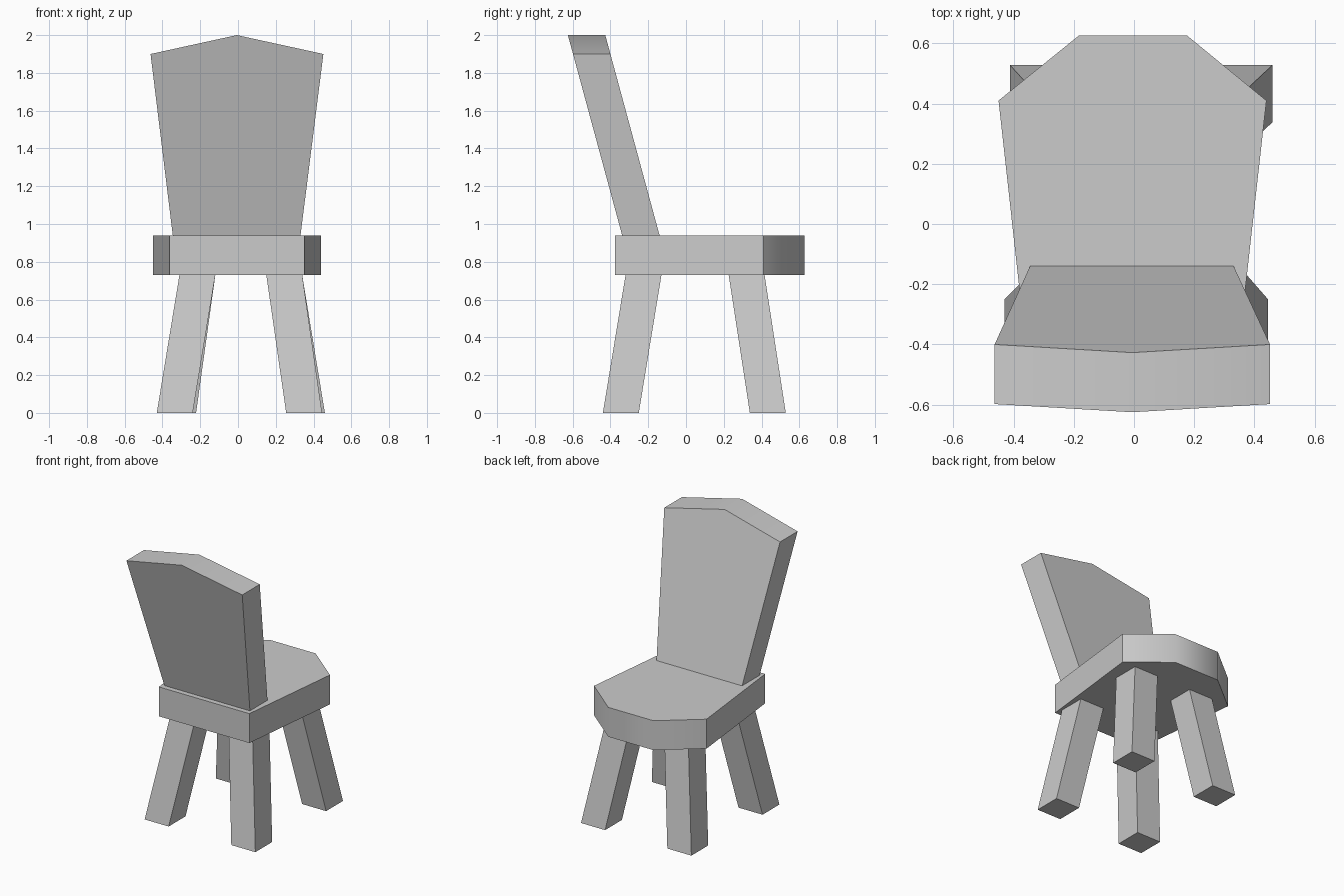
import bpy, bmesh, math

if "Cube" in bpy.data.objects:
    bpy.data.objects.remove(bpy.data.objects["Cube"])


def prism(name, ring, shift, smooth=None):
    """Solid made by sweeping a planar outline along a vector."""
    bm = bmesh.new()
    face = bm.faces.new([bm.verts.new(p) for p in ring])
    swept = bmesh.ops.extrude_face_region(bm, geom=[face])["geom"]
    verts = [v for v in swept if isinstance(v, bmesh.types.BMVert)]
    bmesh.ops.translate(bm, verts=verts, vec=shift)
    bmesh.ops.recalc_face_normals(bm, faces=bm.faces)
    mesh = bpy.data.meshes.new(name)
    bm.to_mesh(mesh)
    bm.free()
    obj = bpy.data.objects.new(name, mesh)
    bpy.context.collection.objects.link(obj)
    if smooth:
        bpy.ops.object.select_all(action='DESELECT')
        obj.select_set(True)
        bpy.context.view_layer.objects.active = obj
        bpy.ops.object.shade_smooth_by_angle(angle=math.radians(smooth))
    return obj


# Seat: tapered slab with one rounded end
SEAT_BOTTOM, SEAT_TOP = 0.73, 0.94
outline = [(-0.363, -0.375), (0.352, -0.375), (0.44, 0.41),
           (0.175, 0.627), (-0.182, 0.627), (-0.45, 0.41)]
prism("seat", [(x, y, SEAT_BOTTOM) for x, y in outline],
      (0, 0, SEAT_TOP - SEAT_BOTTOM), smooth=42)


# Backrest: leaning panel with a peaked top, rooted inside the seat
def lean(x, z):
    return (x, -0.338 - (z - SEAT_TOP) * 0.271, z)


panel = [(-0.322, 0.75), (0.307, 0.75), (0.452, 1.9), (-0.006, 2.0), (-0.463, 1.9)]
prism("backrest", [lean(x, z) for x, z in panel], (0, 0.198, 0), smooth=30)

# Legs: square posts splayed outwards; foot corner and lean up to the seat
LEG = 0.19
legs = {
    "backrest_side_left_leg": (-0.43, -0.44, 0.12, 0.12),
    "backrest_side_right_leg": (0.255, -0.44, -0.105, 0.12),
    "rounded_side_left_leg": (-0.412, 0.338, 0.102, -0.112),
    "rounded_side_right_leg": (0.27, 0.338, -0.12, -0.112),
}
for name, (x, y, dx, dy) in legs.items():
    foot = [(x, y, 0), (x + LEG, y, 0), (x + LEG, y + LEG, 0), (x, y + LEG, 0)]
    top = 0.76
    k = top / SEAT_BOTTOM
    prism(name, foot, (dx * k, dy * k, top))
